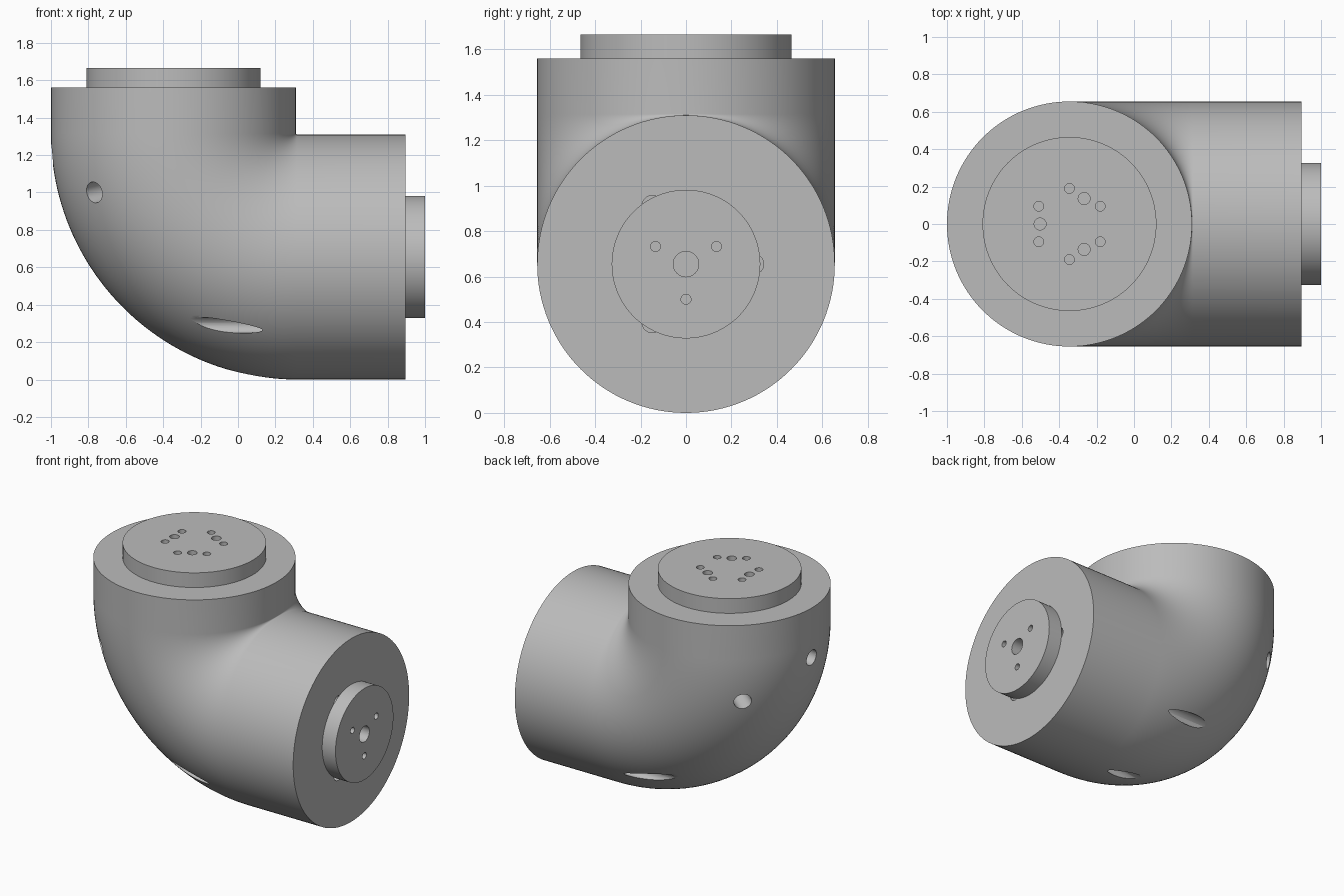
import bpy, bmesh, math
from mathutils import Vector, Matrix

cube = bpy.data.objects.get("Cube")
if cube:
    bpy.data.objects.remove(cube, do_unlink=True)

grey = bpy.data.materials.new("plain_grey")
grey.use_nodes = True
GREY = (0.5, 0.5, 0.5, 1)
grey.diffuse_color = GREY
grey.node_tree.nodes["Principled BSDF"].inputs["Base Color"].default_value = GREY

TUBE, BEND = 0.655, 0.66          # pipe radius, bend radius of its centre line
AXIS_X, AXIS_Z = -0.345, 0.655    # upright axis and level axis
TOP, END = 1.56, 0.895            # body end faces
UP, RIGHT = Vector((0, 0, 1)), Vector((1, 0, 0))


def make_object(name, bm):
    bmesh.ops.recalc_face_normals(bm, faces=bm.faces)
    mesh = bpy.data.meshes.new(name)
    bm.to_mesh(mesh)
    bm.free()
    mesh.materials.append(grey)
    obj = bpy.data.objects.new(name, mesh)
    bpy.context.collection.objects.link(obj)
    return obj


def add_cylinder(bm, centre, axis, radius, length, sides=32):
    """Cylinder centred on a point, along any axis."""
    turn = Vector(axis).to_track_quat('Z', 'Y').to_matrix().to_4x4()
    bmesh.ops.create_cone(bm, cap_ends=True, segments=sides, radius1=radius, radius2=radius,
                          depth=length, matrix=Matrix.Translation(centre) @ turn)


def cut_holes(obj, holes):
    """Cut (centre, axis, radius, length) holes, then smooth the walls."""
    bm = bmesh.new()
    for hole in holes:
        add_cylinder(bm, *hole)
    cutter = make_object("hole_cutter", bm)
    cutter.hide_render = True
    mod = obj.modifiers.new("holes", 'BOOLEAN')
    mod.operation, mod.solver, mod.object = 'DIFFERENCE', 'EXACT', cutter
    bpy.ops.object.select_all(action='DESELECT')
    obj.select_set(True)
    bpy.context.view_layer.objects.active = obj
    bpy.ops.object.modifier_apply(modifier=mod.name)
    bpy.data.objects.remove(cutter, do_unlink=True)
    bpy.ops.object.shade_smooth_by_angle(angle=math.radians(30))


# Elbow body: rings swept down, round the bend and out to the side
bend_centre = Vector((AXIS_X + BEND, 0, AXIS_Z + BEND))
stations = [(Vector((AXIS_X, 0, TOP)), -RIGHT)]
STEPS, SIDES = 48, 128
for i in range(STEPS + 1):
    a = math.pi / 2 * i / STEPS
    outward = Vector((-math.cos(a), 0, -math.sin(a)))
    stations.append((bend_centre + outward * BEND, outward))
stations.append((Vector((END, 0, AXIS_Z)), -UP))

bm = bmesh.new()
rings = []
for centre, outward in stations:
    ring = []
    for k in range(SIDES):
        t = math.tau * k / SIDES
        side = Vector((0, math.sin(t), 0))
        ring.append(bm.verts.new(centre + (outward * math.cos(t) + side) * TUBE))
    rings.append(ring)
for r0, r1 in zip(rings, rings[1:]):
    for k in range(SIDES):
        n = (k + 1) % SIDES
        bm.faces.new((r0[k], r0[n], r1[n], r1[k]))
bm.faces.new(rings[0])
bm.faces.new(rings[-1])
body = make_object("elbow_body", bm)

# Screw holes in the outer skin, mirrored front to back
skin_holes = [((-1, 0, 1.2), (1, 0, 0.1), 0.055, 0.3),
              ((0.06, 0, 0.025), (0.99, 0, 0.13), 0.042, 0.5)]
for s in (-1, 1):
    skin_holes.append(((-0.77, 0.457 * s, 1.0), (-0.8, 0.55 * s, -0.2), 0.057, 0.3))
    skin_holes.append(((-0.1, 0.48 * s, 0.29), (1, 0, 0), 0.042, 0.5))
# Pockets beside the end flange
for k in range(3):
    a = math.tau * k / 3
    skin_holes.append(((END, 0.297 * math.cos(a), AXIS_Z + 0.297 * math.sin(a)),
                       RIGHT, 0.045, 0.16))
cut_holes(body, skin_holes)

# Top flange with a ring of six small holes and three larger ones
bm = bmesh.new()
add_cylinder(bm, (AXIS_X, 0, TOP + 0.0525), UP, 0.465, 0.105, SIDES)
top_flange = make_object("top_flange", bm)
holes = []
for k in range(6):
    a = math.tau * (k + 0.5) / 6
    holes.append(((AXIS_X + 0.19 * math.cos(a), 0.19 * math.sin(a), TOP + 0.105),
                  UP, 0.026, 0.16))
for k in range(3):
    a = math.tau * (k + 0.5) / 3
    holes.append(((AXIS_X + 0.157 * math.cos(a), 0.157 * math.sin(a), TOP + 0.105),
                  UP, 0.032, 0.16))
cut_holes(top_flange, holes)

# End flange with a centre hole and three small holes
bm = bmesh.new()
add_cylinder(bm, (END + 0.0525, 0, AXIS_Z), RIGHT, 0.327, 0.105, SIDES)
end_flange = make_object("end_flange", bm)
holes = [((END + 0.105, 0, AXIS_Z), RIGHT, 0.056, 0.16)]
for k in range(3):
    a = math.tau * k / 3 - math.pi / 2
    holes.append(((END + 0.105, 0.155 * math.cos(a), AXIS_Z + 0.155 * math.sin(a)),
                  RIGHT, 0.022, 0.16))
cut_holes(end_flange, holes)
